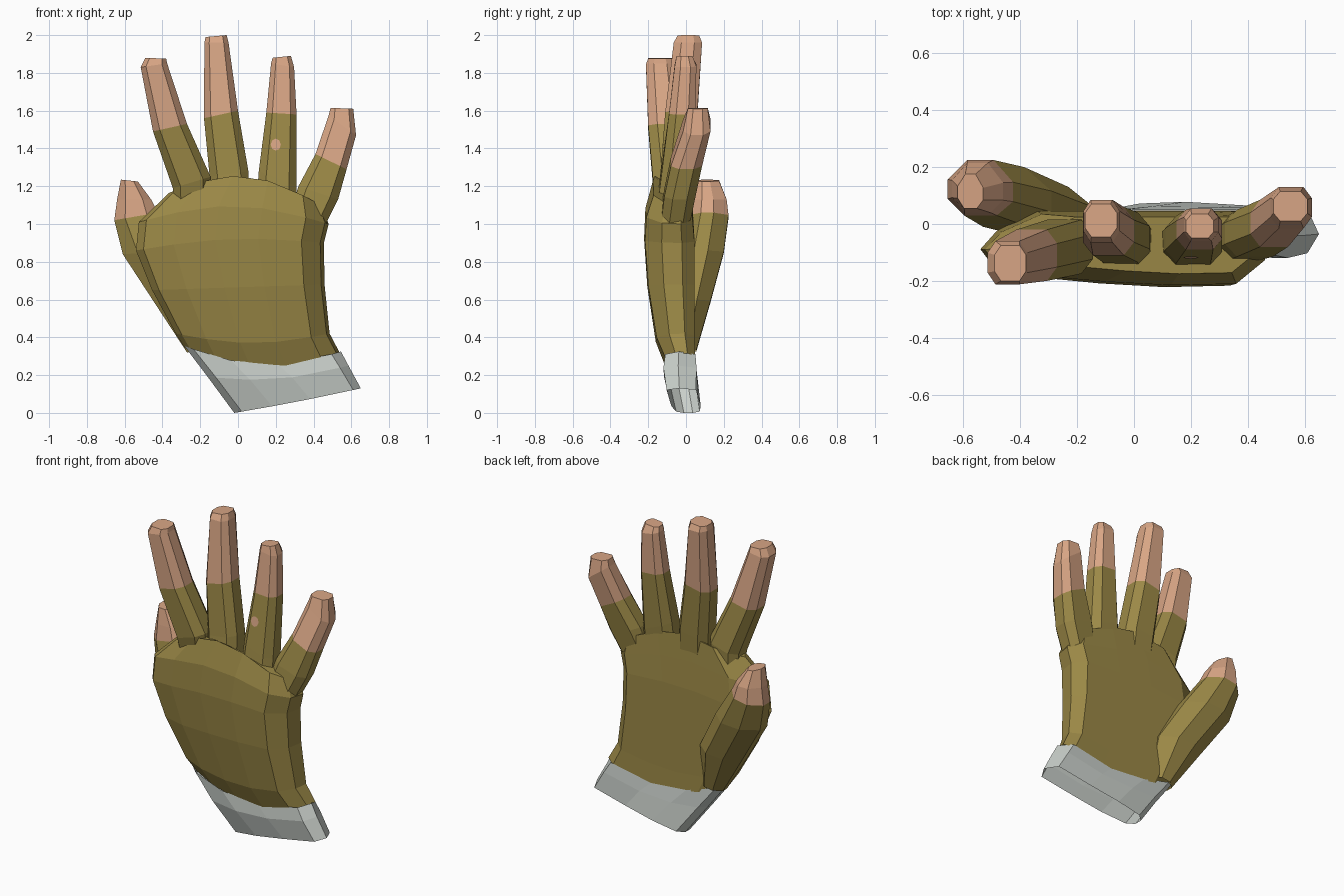
import bpy, bmesh, math
from mathutils import Vector
from mathutils.bvhtree import BVHTree


def material(name, rgb):
    m = bpy.data.materials.new(name)
    m.diffuse_color = (*rgb, 1)
    return m


OLIVE = material("olive fabric", (0.33, 0.25, 0.062))
SKIN = material("skin", (0.69, 0.38, 0.235))
GREY = material("light grey cuff", (0.60, 0.64, 0.605))

# Cross-sections: u runs left to right, v runs front to back
FINGER = [(0, .27), (.2, 0), (.8, 0), (1, .27), (1, .73), (.8, 1), (.2, 1), (0, .73)]
THUMB = [(0, .3), (.25, 0), (.75, 0), (1, .25), (1, .6), (.7, 1), (.3, 1), (0, .65)]
PALM = [(0, .5), (.04, .3), (.2, .13), (.42, .05), (.65, 0), (.88, .02), (.98, .35),
        (1, .75), (.93, 1), (.68, 1), (.45, 1), (.2, 1), (.06, .75)]
CUFF = [(0, .35), (.06, .1), (.3, 0), (.6, 0), (.94, 0), (1, .45),
        (.94, 1), (.6, 1), (.3, 1), (.06, .9), (0, .65)]


def finish(name, bm, mats):
    me = bpy.data.meshes.new(name)
    bm.to_mesh(me)
    bm.free()
    for m in mats:
        me.materials.append(m)
    ob = bpy.data.objects.new(name, me)
    bpy.context.collection.objects.link(ob)
    return ob


def loft(name, section, rings, mats, split=99, cap=True):
    """Ring: left x, left z, right x, right z, front y, back y, bow in z, y tilt.
    Segments from index split upward take the second material. Bottoms stay open."""
    bm = bmesh.new()
    loops = []
    for ring in rings:
        xl, zl, xr, zr, yf, yb, bow, tilt = (*ring, 0, 0)[:8]
        loops.append([bm.verts.new((xl + (xr - xl) * u,
                                    yf + (yb - yf) * v + tilt * (.5 - u),
                                    zl + (zr - zl) * u + bow * math.sin(math.pi * u)))
                      for u, v in section])
    n = len(section)
    for k, (a, b) in enumerate(zip(loops, loops[1:])):
        for i in range(n):
            j = (i + 1) % n
            f = bm.faces.new((a[i], a[j], b[j], b[i]))
            f.material_index = int(k >= split)
    if cap:
        bm.faces.new(loops[-1]).material_index = int(split < 99)
    return finish(name, bm, mats)


# Cuff, open at the wrist
loft("cuff", CUFF, [
    (-.02, .0, .65, .13, -.085, .07, -.005, .04),
    (-.16, .19, .585, .25, -.115, .06, -.04, .01),
    (-.285, .355, .545, .325, -.11, .05, -.085)], [GREY], cap=False)

# Palm
loft("palm", PALM, [
    (-.28, .34, .54, .315, -.11, .048, -.085),
    (-.33, .42, .485, .42, -.16, .045, -.05),
    (-.455, .65, .458, .68, -.205, .045, 0),
    (-.54, .86, .455, .90, -.222, .045, .04),
    (-.525, 1.01, .48, 1.0, -.215, .035, .09),
    (-.365, 1.165, .44, 1.10, -.175, .025, .12)], [OLIVE])

# Thumb, with bare tip
loft("thumb", THUMB, [
    (-.27, .32, -.12, .34, -.06, .055),
    (-.44, .58, -.14, .60, -.05, .13),
    (-.61, .84, -.29, .86, -.01, .20),
    (-.655, 1.02, -.425, 1.06, .03, .225),
    (-.64, 1.13, -.46, 1.13, .04, .215),
    (-.62, 1.235, -.53, 1.225, .055, .175)], [OLIVE, SKIN], split=3)

# Fingers, with bare tips
fingers = {
    "index_finger": [
        (-.34, 1.11, -.15, 1.13, -.15, .01),
        (-.345, 1.19, -.145, 1.25, -.175, .015),
        (-.45, 1.49, -.27, 1.53, -.20, -.02),
        (-.515, 1.83, -.375, 1.85, -.212, -.06),
        (-.49, 1.88, -.38, 1.875, -.20, -.075)],
    "middle_finger": [
        (-.14, 1.14, .06, 1.14, -.15, .03),
        (-.15, 1.25, .055, 1.28, -.135, .04),
        (-.18, 1.56, 0, 1.60, -.11, .06),
        (-.178, 1.96, -.05, 1.96, -.065, .085),
        (-.172, 1.99, -.06, 2.0, -.045, .07)],
    "ring_finger": [
        (.10, 1.14, .31, 1.10, -.15, .02),
        (.11, 1.28, .31, 1.20, -.135, .03),
        (.15, 1.59, .31, 1.58, -.09, .05),
        (.175, 1.85, .297, 1.83, -.06, .055),
        (.183, 1.88, .28, 1.89, -.05, .035)],
    "little_finger": [
        (.29, 1.10, .465, 1.0, -.13, .025),
        (.32, 1.20, .53, 1.13, -.115, .05),
        (.41, 1.37, .575, 1.29, -.08, .085),
        (.48, 1.575, .625, 1.47, -.015, .13),
        (.49, 1.615, .61, 1.61, .01, .115)],
}
made = {n: loft(n, FINGER, r, [OLIVE, SKIN], split=2) for n, r in fingers.items()}

# Small worn hole on the front of the ring finger
src = bmesh.new()
src.from_mesh(made["ring_finger"].data)
tree = BVHTree.FromBMesh(src)
bm = bmesh.new()


def on_finger(x, z):
    hit = tree.ray_cast(Vector((x, -1, z)), Vector((0, 1, 0)))[0]
    return bm.verts.new(hit - Vector((0, .005, 0)))


mid = on_finger(.2, 1.42)
rim = [on_finger(.2 + .027 * math.cos(a * math.pi / 4), 1.42 + .032 * math.sin(a * math.pi / 4))
       for a in range(8)]
for i in range(8):
    bm.faces.new((mid, rim[i], rim[(i + 1) % 8]))
src.free()
finish("worn_hole", bm, [SKIN])
